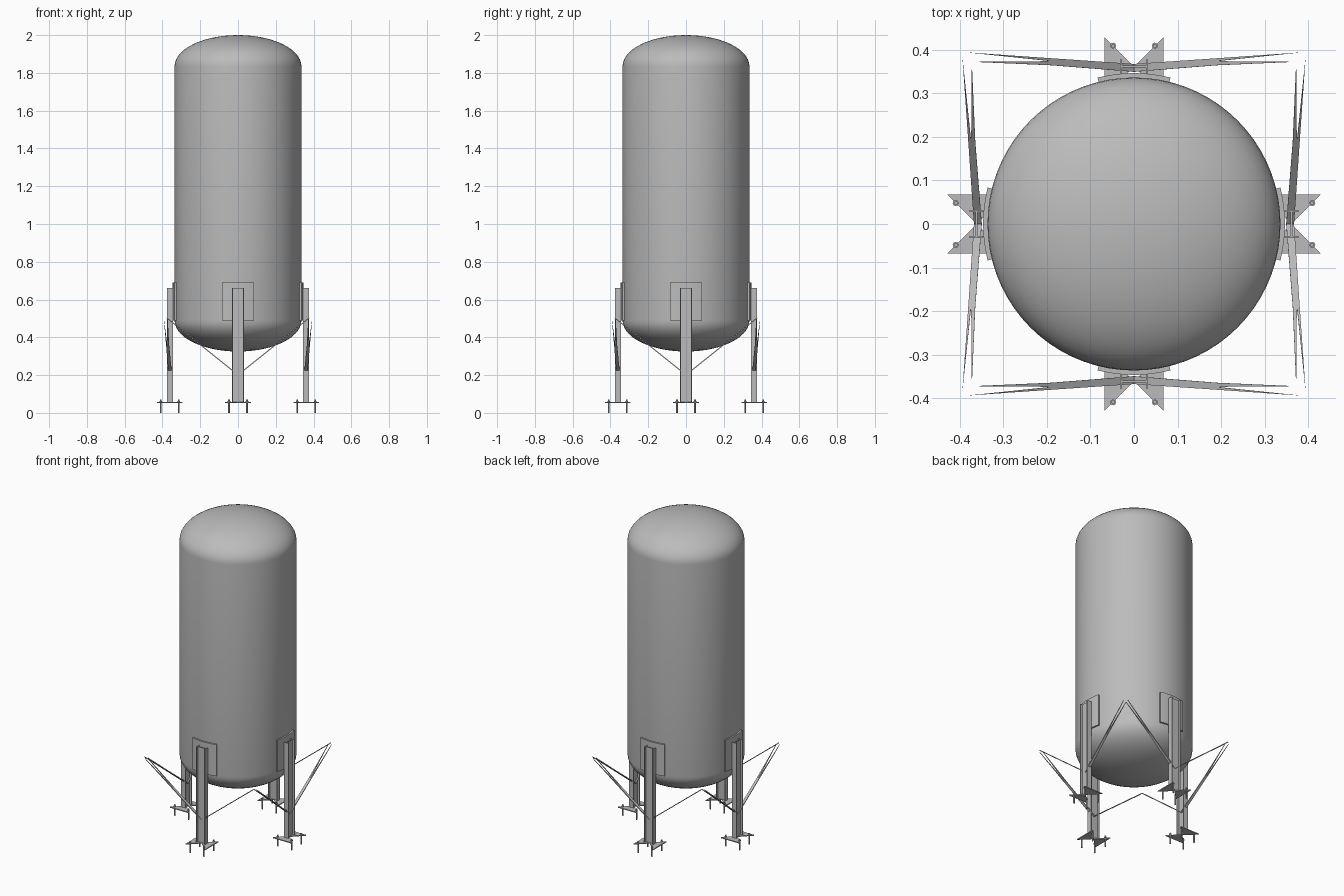
import bpy, bmesh, math
from mathutils import Matrix, Vector

cube = bpy.data.objects.get("Cube")
if cube:
    bpy.data.objects.remove(cube, do_unlink=True)

steel = bpy.data.materials.new("grey_steel")
steel.use_nodes = True
GREY = (0.5, 0.5, 0.5, 1)
steel.diffuse_color = GREY
steel.node_tree.nodes["Principled BSDF"].inputs["Base Color"].default_value = GREY


def add_object(name, bm, turn=0, smooth=False):
    """Link the bmesh as an object turned about the tank axis."""
    bmesh.ops.recalc_face_normals(bm, faces=bm.faces)
    mesh = bpy.data.meshes.new(name)
    bm.to_mesh(mesh)
    mesh.materials.append(steel)
    obj = bpy.data.objects.new(name, mesh)
    obj.rotation_euler.z = turn
    bpy.context.collection.objects.link(obj)
    if smooth:
        bpy.ops.object.select_all(action='DESELECT')
        obj.select_set(True)
        bpy.context.view_layer.objects.active = obj
        bpy.ops.object.shade_smooth_by_angle(angle=math.radians(35))
    return obj


def box(bm, center, size):
    m = Matrix.Translation(center) @ Matrix.Diagonal((*size, 1))
    bmesh.ops.create_cube(bm, size=1, matrix=m)


def prism(bm, points, offset):
    """Close an outline and extrude it along offset."""
    face = bm.faces.new([bm.verts.new(p) for p in points])
    out = bmesh.ops.extrude_face_region(bm, geom=[face], use_keep_orig=True)
    moved = [g for g in out["geom"] if isinstance(g, bmesh.types.BMVert)]
    bmesh.ops.translate(bm, verts=moved, vec=offset)


# Tank: straight shell with elliptical heads
R, LOW, HIGH, HEAD = 0.336, 0.49, 1.835, 0.165
STEPS = 14
angles = [i / STEPS * math.pi / 2 for i in range(STEPS + 1)]
profile = [(R * math.sin(a), LOW - HEAD * math.cos(a)) for a in angles]
profile += [(R * math.cos(a), HIGH + HEAD * math.sin(a)) for a in angles]
bm = bmesh.new()
ring = [bm.verts.new((0 if r < 1e-6 else r, 0, z)) for r, z in profile]
edges = [bm.edges.new(pair) for pair in zip(ring, ring[1:])]
bmesh.ops.spin(bm, geom=ring + edges, cent=(0, 0, 0), axis=(0, 0, 1),
               angle=2 * math.pi, steps=72)
bmesh.ops.remove_doubles(bm, verts=bm.verts, dist=1e-5)
add_object("tank", bm, smooth=True)

LEG_R = 0.361      # distance of leg axis from tank axis
FOOT = 0.068       # half size of the foot plate


def support_pad(turn):
    bm = bmesh.new()
    spread = [math.radians(-14 + 28 * i / 12) for i in range(13)]
    arc = [(r * math.sin(a), r * math.cos(a), 0.49)
           for r, order in ((0.334, spread), (0.346, spread[::-1])) for a in order]
    prism(bm, arc, Vector((0, 0, 0.2)))
    return add_object("support_pad", bm, turn, smooth=True)


def leg(turn):
    bm = bmesh.new()
    for side in (-1, 1):
        box(bm, (side * 0.0295, LEG_R, 0.357), (0.005, 0.032, 0.606))
    box(bm, (0, LEG_R, 0.357), (0.056, 0.005, 0.606))
    return add_object("leg", bm, turn)


def foot_plate(turn):
    # Two triangles meeting under the leg
    bm = bmesh.new()
    for side in (-1, 1):
        prism(bm, [(0, LEG_R, 0.052), (side * FOOT, LEG_R - FOOT, 0.052),
                   (side * FOOT, LEG_R + FOOT, 0.052)], Vector((0, 0, 0.006)))
    return add_object("foot_plate", bm, turn)


def anchor_bolts(turn):
    bm = bmesh.new()
    for sx in (-1, 1):
        for sy in (-1, 1):
            at = Vector((sx * 0.048, LEG_R + sy * 0.048, 0))
            for radius, bottom, top in ((0.0045, 0, 0.07), (0.007, 0.058, 0.063)):
                bmesh.ops.create_cone(
                    bm, cap_ends=True, segments=8, radius1=radius, radius2=radius,
                    depth=top - bottom,
                    matrix=Matrix.Translation(at + Vector((0, 0, (top + bottom) / 2))))
    return add_object("anchor_bolts", bm, turn)


def brace(turn, side):
    # Sloping flat bar with a forked outer end
    outline = [(0, 0.349), (0, 0.367), (0.19, 0.38), (0.378, 0.393),
               (0.19, 0.3735), (0.372, 0.372), (0.19, 0.364)]
    bm = bmesh.new()
    prism(bm, [(side * x, y, 0.198 + 0.8 * x) for x, y in outline],
          Vector((side * -0.003, 0, 0.004)))
    return add_object("brace", bm, turn)


# Four supports around the tank
for quarter in range(4):
    turn = quarter * math.pi / 2
    for part in (support_pad, leg, foot_plate, anchor_bolts):
        part(turn)
    for side in (-1, 1):
        brace(turn, side)
